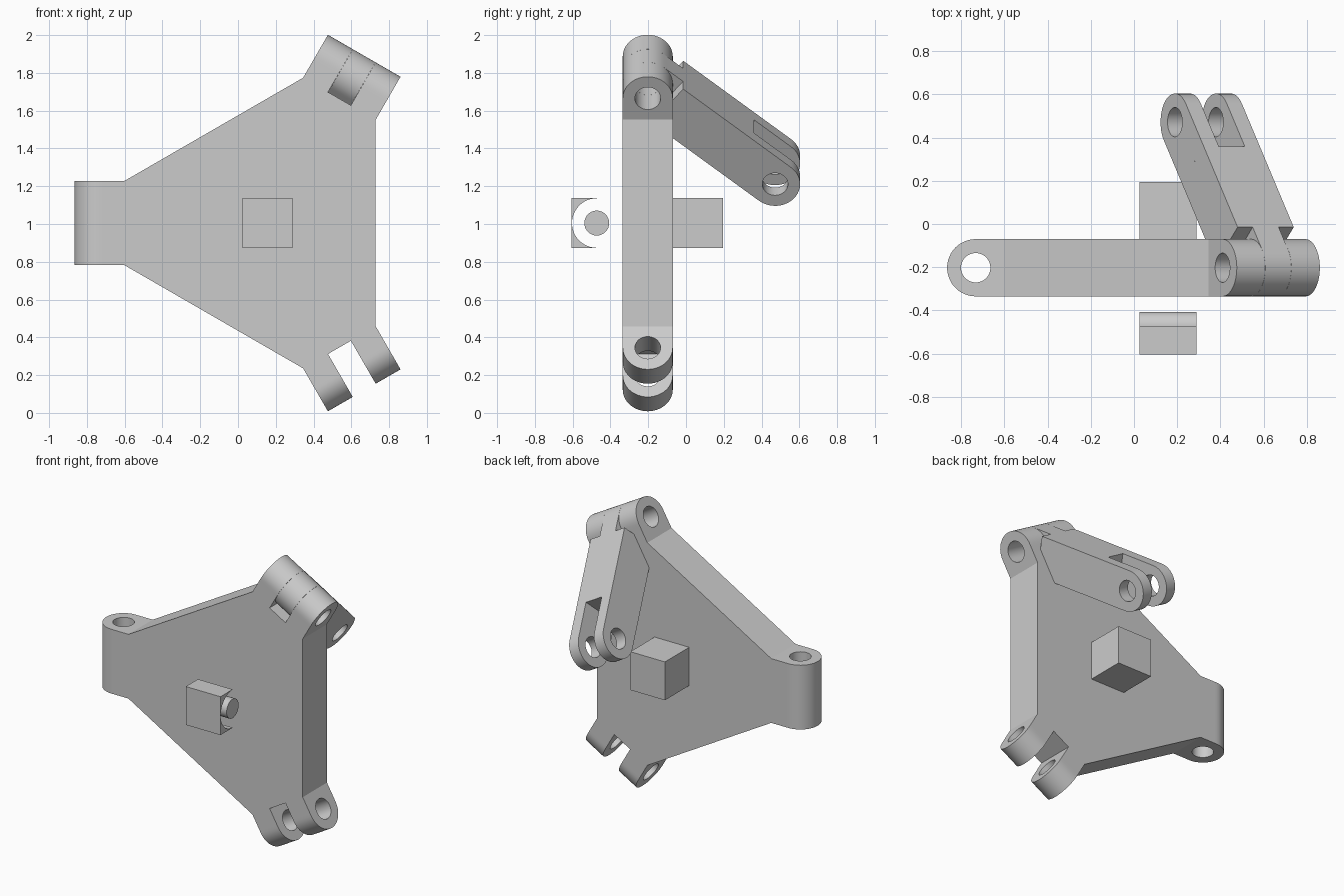
import bpy, bmesh, math
from mathutils import Matrix, Vector

cube = bpy.data.objects.get("Cube")
if cube:
    bpy.data.objects.remove(cube, do_unlink=True)

R = 0.1325            # half thickness and knuckle radius
HOLE = 0.068
SLOT = 0.07           # half width of fork slots
MID = Vector((0.157, -0.2025, 1.005))   # plate centre
PIVOT, NECK, WIDE = 0.89, 0.76, 0.222   # along and across each arm

grey = bpy.data.materials.new("plain grey")
grey.use_nodes = True
grey.diffuse_color = (0.6, 0.6, 0.6, 1)
grey.node_tree.nodes["Principled BSDF"].inputs["Base Color"].default_value = (0.6, 0.6, 0.6, 1)


def frame(origin, along, across, normal):
    m = Matrix((along, across, normal)).transposed().to_4x4()
    m.translation = origin
    return m


def prism(bm, m, outline, half, open_sides=()):
    """Outline in (along, across), thickened along the normal."""
    lo, hi = [[bm.verts.new(m @ Vector((a, c, h))) for a, c in outline] for h in (-half, half)]
    bm.faces.new(lo)
    bm.faces.new(hi)
    n = len(outline)
    for i in range(n):
        if i not in open_sides:
            j = (i + 1) % n
            bm.faces.new((lo[i], lo[j], hi[j], hi[i]))


def lug(bm, m, centre, back, c0, c1, facing=1):
    """Round-ended drilled lug, open at its root."""
    angles = [2 * math.pi * i / 48 for i in range(48)]
    corner = math.atan2(R, -back)
    angles = sorted(angles + [corner, 2 * math.pi - corner])
    rings = []
    for c in (c0, c1):
        inner, outer = [], []
        for a in angles:
            x, y = math.cos(a), math.sin(a)
            k = R
            if x < -1e-6:
                k = min(back / -x, R / max(abs(y), 1e-6))
            for ring, r in ((inner, HOLE), (outer, k)):
                ring.append(bm.verts.new(m @ Vector((centre + facing * r * x, c, r * y))))
        rings.append((inner, outer))
    (i0, o0), (i1, o1) = rings
    n = len(angles)
    for i in range(n):
        j = (i + 1) % n
        bm.faces.new((i0[i], i0[j], o0[j], o0[i]))
        bm.faces.new((i1[i], i1[j], o1[j], o1[i]))
        bm.faces.new((i0[i], i0[j], i1[j], i1[i]))
        if not (corner - 1e-6 <= angles[i] and angles[i] < 2 * math.pi - corner - 1e-6):
            bm.faces.new((o0[i], o0[j], o1[j], o1[i]))


def finish(bm, name):
    bmesh.ops.remove_doubles(bm, verts=bm.verts, dist=0.0002)
    bmesh.ops.recalc_face_normals(bm, faces=bm.faces)
    mesh = bpy.data.meshes.new(name)
    bm.to_mesh(mesh)
    bm.free()
    mesh.materials.append(grey)
    ob = bpy.data.objects.new(name, mesh)
    bpy.context.collection.objects.link(ob)
    bpy.ops.object.select_all(action='DESELECT')
    ob.select_set(True)
    bpy.context.view_layer.objects.active = ob
    bpy.ops.object.shade_smooth_by_angle(angle=math.radians(25))
    return ob


# Three-armed plate: one solid knuckle and two forks
bm = bmesh.new()
Y = Vector((0, 1, 0))
outline, open_sides = [], []
plate = frame(MID, Vector((1, 0, 0)), Vector((0, 0, 1)), Y)
for k, deg in enumerate((60, 180, 300)):
    t = math.radians(deg)
    u = Vector((math.cos(t), math.sin(t)))
    v = Vector((-u.y, u.x))
    outline += [u * NECK + v * c for c in (-WIDE, -SLOT, SLOT, WIDE)]
    solid = deg == 180
    open_sides += [4 * k, 4 * k + 2] + ([4 * k + 1] if solid else [])
    arm = frame(MID, Vector((u.x, 0, u.y)), Vector((v.x, 0, v.y)), Y)
    for c0, c1 in ([(-WIDE, WIDE)] if solid else [(-WIDE, -SLOT), (SLOT, WIDE)]):
        lug(bm, arm, PIVOT, PIVOT - NECK, c0, c1)
prism(bm, plate, outline, R, open_sides)
finish(bm, "three_arm_plate")

# Hinged link swinging back from the upper fork
t, swing = math.radians(60), math.radians(50)
u = Vector((math.cos(t), 0, math.sin(t)))
across = Vector((math.sin(t), 0, -math.cos(t)))
along = -math.cos(swing) * u + math.sin(swing) * Y
up = math.sin(swing) * u + math.cos(swing) * Y
m = frame(MID + u * PIVOT, along, across, up)
START, ROOT, LENGTH, HALF, TONGUE = 0.134, 0.623, 0.88, 0.15, 0.0695
bm = bmesh.new()
steps = (-HALF, -TONGUE, TONGUE, HALF)
outline = [(START, c) for c in steps] + [(ROOT, c) for c in reversed(steps)]
prism(bm, m, outline, R, (1, 4, 6))
lug(bm, m, 0, START, -TONGUE, TONGUE, -1)
for side in (-1, 1):
    lug(bm, m, LENGTH, LENGTH - ROOT, side * TONGUE, side * HALF)
finish(bm, "hinged_link")

# Cube on the back of the plate
bm = bmesh.new()
square = [(-R, -R), (R, -R), (R, R), (-R, R)]
prism(bm, frame(MID + Y * 2 * R, Vector((1, 0, 0)), Vector((0, 0, 1)), Y), square, R)
finish(bm, "rear_cube")

# Loose hollowed block and its pin in front of the plate
m = frame(Vector((MID.x, -0.4725, MID.z)), Y, Vector((0, 0, 1)), Vector((1, 0, 0)))
bm = bmesh.new()
arc = [math.pi * (0.5 + i / 24) for i in range(25)]
hollow = [(0.131 * math.cos(a), 0.131 * math.sin(a)) for a in arc]
prism(bm, m, [(0, -R), (-R, -R), (-R, R), (0, R)] + hollow, R)
finish(bm, "hollow_block")

bm = bmesh.new()
turn = [2 * math.pi * i / 32 for i in range(32)]
prism(bm, m, [(0.066 * math.cos(a), 0.066 * math.sin(a)) for a in turn], R)
finish(bm, "round_pin")
